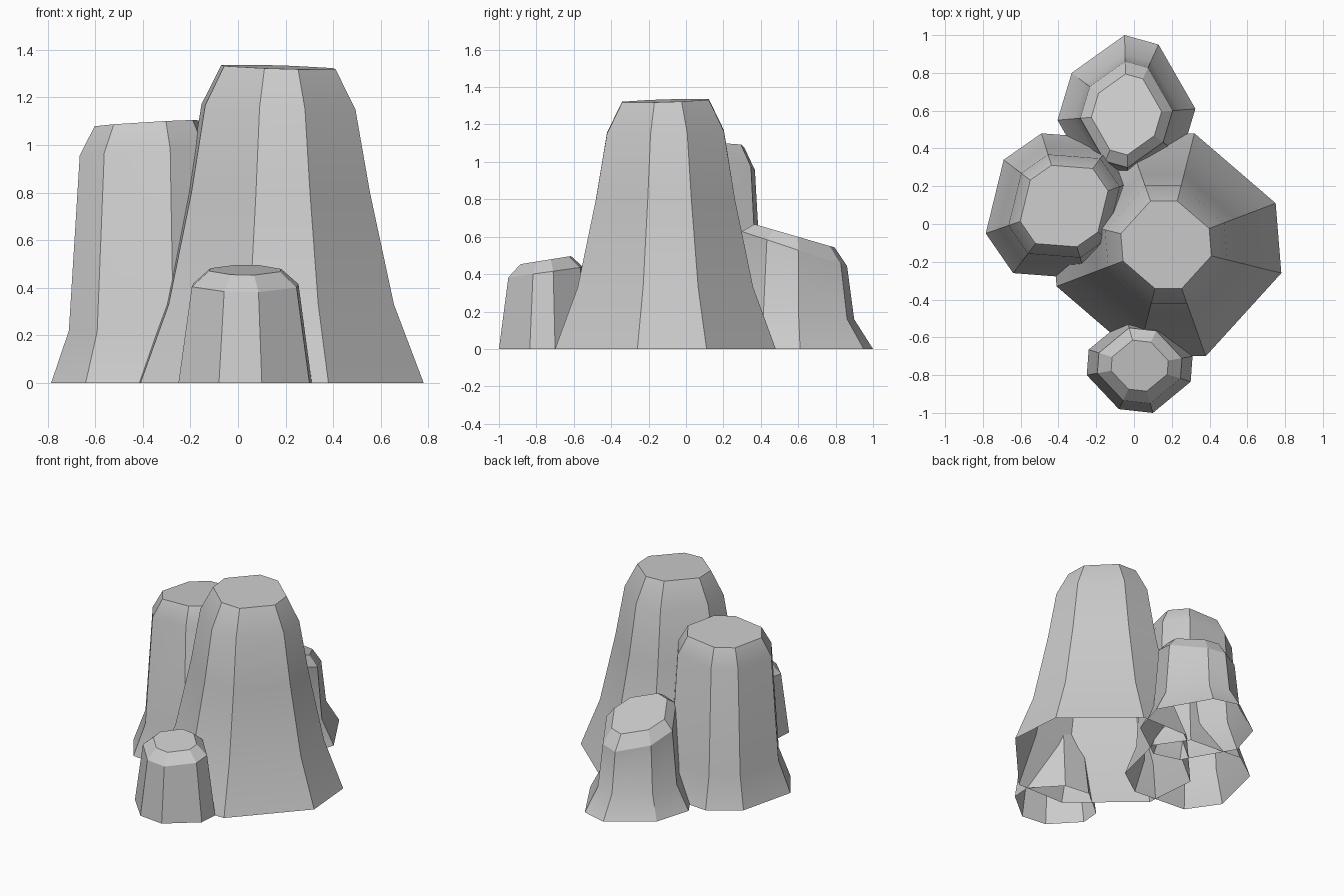
import bpy, bmesh, math

if "Cube" in bpy.data.objects:
    bpy.data.objects.remove(bpy.data.objects["Cube"])


def rock_column(name, centre, half, levels):
    """Open-bottomed eight-sided column. half: four corner offsets, mirrored
    through the centre. levels: (height, scale, slope in x, slope in y)."""
    corners = half + [(-x, -y) for x, y in half]
    corners.sort(key=lambda p: math.atan2(p[1], p[0]))
    bm = bmesh.new()
    rings = []
    for z, s, sx, sy in levels:
        rings.append([bm.verts.new((centre[0] + x * s, centre[1] + y * s,
                                    z + x * s * sx + y * s * sy))
                      for x, y in corners])
    for low, high in zip(rings, rings[1:]):
        for i in range(8):
            j = (i + 1) % 8
            bm.faces.new((low[i], low[j], high[j], high[i]))
    bm.faces.new(rings[-1])
    mesh = bpy.data.meshes.new(name)
    bm.to_mesh(mesh)
    bm.free()
    obj = bpy.data.objects.new(name, mesh)
    bpy.context.collection.objects.link(obj)
    bpy.ops.object.select_all(action='DESELECT')
    obj.select_set(True)
    bpy.context.view_layer.objects.active = obj
    bpy.ops.object.shade_smooth_by_angle(angle=math.radians(25))
    return obj


# Tall flared main rock
rock_column("main_rock", (0.17, -0.11),
            [(0.15, 0.59), (0.58, 0.22), (0.61, -0.15), (0.21, -0.59)],
            [(0, 1, 0, 0), (0.33, 0.795, 0, 0), (0.80, 0.63, 0, 0),
             (1.16, 0.53, -0.03, 0.02), (1.327, 0.393, -0.03, 0.03)])

# Second tall rock on the left
rock_column("left_rock", (-0.37, 0.095),
            [(-0.12, 0.385), (-0.32, 0.245), (-0.415, -0.145), (-0.27, -0.355)],
            [(0, 1, 0, 0), (0.21, 0.82, -0.03, 0), (0.97, 0.71, 0.06, -0.03),
             (1.09, 0.56, 0.06, -0.03)])

# Sloping-topped rock at the back
rock_column("back_rock", (-0.04, 0.58),
            [(-0.01, 0.42), (0.17, 0.37), (0.365, 0.03), (0.29, -0.22)],
            [(0, 1, 0, 0), (0.165, 0.76, 0, -0.02), (0.535, 0.67, 0, -0.33),
             (0.605, 0.51, 0, -0.29)])

# Small rock at the front
rock_column("front_rock", (0.03, -0.75),
            [(0.28, 0.05), (0.27, -0.085), (0.07, -0.25), (-0.11, -0.23)],
            [(0, 1, 0, 0), (0.41, 0.8, 0, 0.14), (0.475, 0.54, 0, 0.16)])
